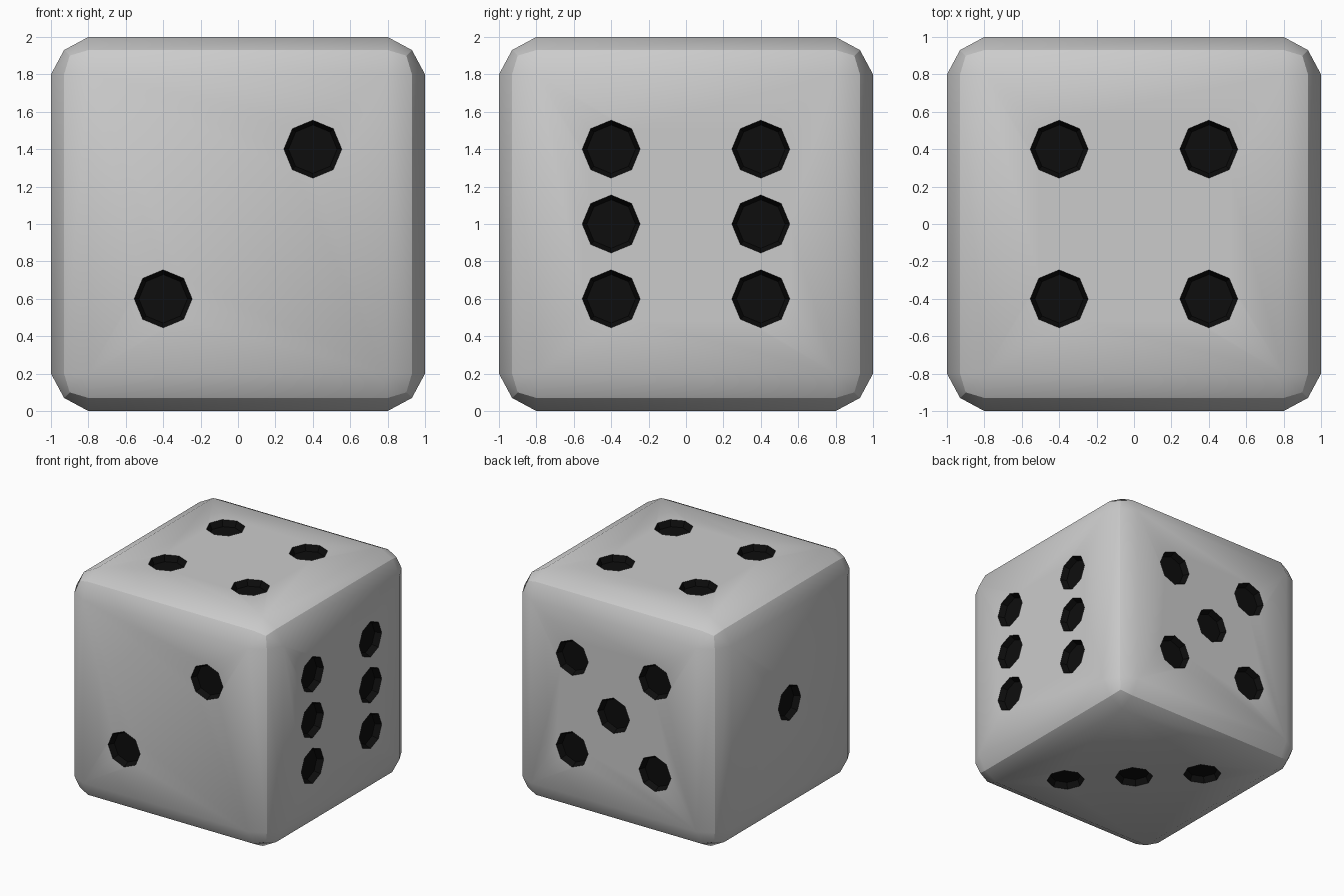
import bpy, bmesh
from itertools import product, permutations
from mathutils import Matrix, Vector

if "Cube" in bpy.data.objects:
    bpy.data.objects.remove(bpy.data.objects["Cube"])


def make_object(name, bm):
    bmesh.ops.recalc_face_normals(bm, faces=bm.faces)
    mesh = bpy.data.meshes.new(name)
    bm.to_mesh(mesh)
    bm.free()
    obj = bpy.data.objects.new(name, mesh)
    bpy.context.collection.objects.link(obj)
    return obj


# Cube body: flat sides, two-facet edges and pulled-in corners
points = set()
for base in [(1, .8, .8), (.93, .93, .8), (.9, .9, .9)]:
    for p in set(permutations(base)):
        for s in product((-1, 1), repeat=3):
            points.add(tuple(a * b for a, b in zip(p, s)))
bm = bmesh.new()
for p in sorted(points):
    bm.verts.new(p)
bmesh.ops.convex_hull(bm, input=bm.verts)
bmesh.ops.dissolve_limit(bm, angle_limit=0.01, verts=bm.verts, edges=bm.edges)
die = make_object("die", bm)

# Pip layouts: outward normal, in-plane axes, pip positions on the side
X, Y, Z = Vector((1, 0, 0)), Vector((0, 1, 0)), Vector((0, 0, 1))
d = 0.4
four = [(a, b) for a in (-d, d) for b in (-d, d)]
sides = [
    (-Y, X, Z, [(-d, -d), (d, d)]),
    (X, Y, Z, [(a, b) for a in (-d, d) for b in (-d, 0, d)]),
    (Z, X, Y, four),
    (Y, -X, Z, four + [(0, 0)]),
    (-X, -Y, Z, [(0, 0)]),
    (-Z, X, -Y, [(-d, -d), (0, 0), (d, d)]),
]

# Octagonal pip cutters, tapering inwards
bm = bmesh.new()
for n, u, v, pips in sides:
    for a, b in pips:
        m = Matrix((u, v, n)).transposed().to_4x4()
        m.translation = n + u * a + v * b
        bmesh.ops.create_cone(bm, cap_ends=True, segments=8, radius1=0.13,
                              radius2=0.18, depth=0.1, matrix=m)
cutter = make_object("pip_cutter", bm)
cutter.hide_render = True

# Sink the pips into the body
mod = die.modifiers.new("pips", 'BOOLEAN')
mod.operation = 'DIFFERENCE'
mod.solver = 'EXACT'
mod.object = cutter
bpy.context.view_layer.objects.active = die
die.select_set(True)
bpy.ops.object.modifier_apply(modifier=mod.name)
bpy.data.objects.remove(cutter)

# Black paint inside the recesses
die.data.materials.clear()
die.data.materials.append(bpy.data.materials.new("body_grey"))
black = bpy.data.materials.new("pip_black")
black.diffuse_color = (0.004, 0.004, 0.004, 1)
black.use_nodes = True
black.node_tree.nodes["Principled BSDF"].inputs["Base Color"].default_value = black.diffuse_color
die.data.materials.append(black)
for f in die.data.polygons:
    c = sorted(abs(k) for k in f.center)
    f.material_index = int(c[2] < 0.99 and c[1] < 0.7)

# Stand on the ground, smooth all but the main edges
die.data.transform(Matrix.Translation((0, 0, 1)))
bpy.ops.object.shade_smooth_by_angle(angle=0.53)
